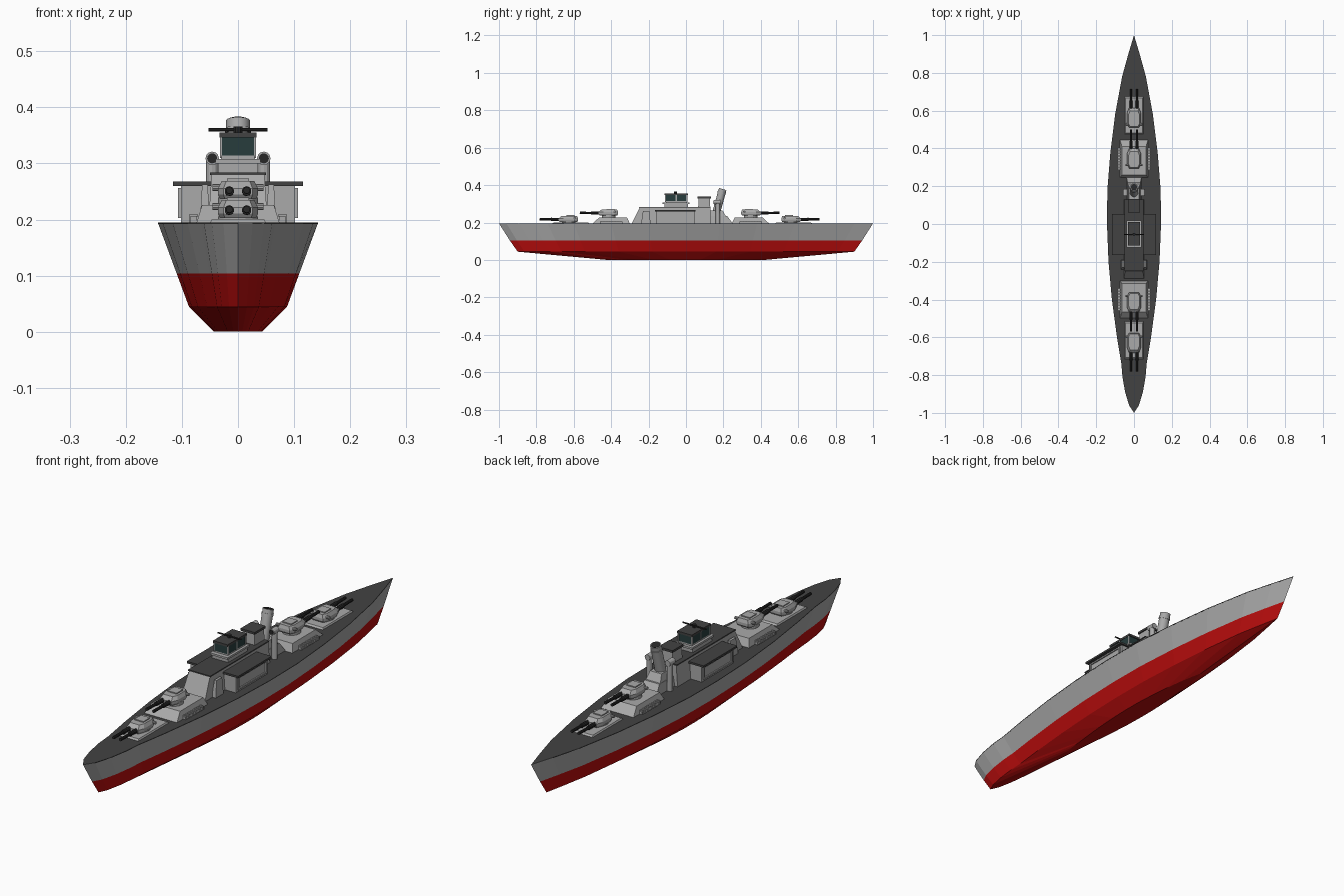
import bpy, math
from mathutils import Vector

if "Cube" in bpy.data.objects:
    bpy.data.objects.remove(bpy.data.objects["Cube"])


def material(name, rgb):
    m = bpy.data.materials.new(name)
    m.diffuse_color = (*rgb, 1)
    m.use_nodes = True
    m.node_tree.nodes["Principled BSDF"].inputs["Base Color"].default_value = m.diffuse_color
    return m


RED = material("red_paint", (0.5, 0.004, 0.004))
DARK = material("dark_deck", (0.055, 0.055, 0.055))
BLACK = material("gun_metal", (0.02, 0.02, 0.02))
GLASS = material("window_glass", (0.02, 0.045, 0.045))
GREY = material("ship_grey", (0.4, 0.4, 0.4))


def loft(name, rings, mat=GREY, bottom=True, top=True):
    """Skin a stack of counter-clockwise rings, lowest first."""
    n = len(rings[0])
    verts = [p for r in rings for p in r]
    faces = [(k * n + i, k * n + (i + 1) % n, (k + 1) * n + (i + 1) % n, (k + 1) * n + i)
             for k in range(len(rings) - 1) for i in range(n)]
    if bottom:
        faces.append(tuple(reversed(range(n))))
    if top:
        faces.append(tuple(range(len(verts) - n, len(verts))))
    me = bpy.data.meshes.new(name)
    me.from_pydata(verts, [], faces)
    me.materials.append(mat)
    ob = bpy.data.objects.new(name, me)
    bpy.context.collection.objects.link(ob)
    return ob


def rect(x0, x1, y0, y1, z):
    return [(x0, y0, z), (x1, y0, z), (x1, y1, z), (x0, y1, z)]


def box(name, x, y, z, mat=GREY, inset=(0, 0, 0)):
    """Box from (min, max) ranges; inset narrows the top by x, front y, back y."""
    i, f, b = inset
    return loft(name, [rect(*x, *y, z[0]),
                       rect(x[0] + i, x[1] - i, y[0] + f, y[1] - b, z[1])], mat)


def tube(name, a, b, r, mat=GREY, sides=10):
    a, b = Vector(a), Vector(b)
    bpy.ops.mesh.primitive_cylinder_add(vertices=sides, radius=r, depth=(b - a).length,
                                        location=(a + b) / 2)
    ob = bpy.context.object
    ob.name = name
    ob.rotation_euler = (b - a).to_track_quat('Z', 'Y').to_euler()
    ob.data.materials.append(mat)
    return ob


# Hull: one deck outline, scaled down level by level
half = [(0, -1), (.026, -.96), (.047, -.89), (.061, -.81), (.067, -.74), (.09, -.6), (.117, -.4),
        (.135, -.2), (.143, 0), (.141, .18), (.125, .38), (.1, .58), (.063, .78), (.03, .9), (0, 1)]
outline = half + [(-x, y) for x, y in reversed(half[1:-1])]


def level(sx, sy, z):
    return [(x * sx, y * sy, z) for x, y in outline]


waterline = level(.765, .942, .104)
loft("lower_hull", [level(.3, .42, 0), level(.61, .9, .044), waterline], RED, top=False)
loft("upper_hull", [waterline, level(1, 1, .195)], bottom=False, top=False)
loft("deck", [level(.995, .998, .192), level(1, 1, .195)], DARK)


# Gun turrets: body, roof, sight arms and twin barrels
def turret(name, yc, z, s):
    shape = [(-.026, -.055), (.026, -.055), (.036, -.03), (.036, .03), (.026, .05),
             (-.026, .05), (-.036, .03), (-.036, -.03)]

    def ring(k, dz, shift=0):
        pts = [(x * k, yc + s * -(y * k + shift), z + dz) for x, y in shape]
        return pts if s < 0 else pts[::-1]

    loft(name + "_body", [ring(.9, 0), ring(1, .008), ring(1, .018), ring(.8, .032, .005)])
    box(name + "_roof_hatch", (-.02, .02), sorted((yc - s * .03, yc + s * .012)),
        (z + .031, z + .036))
    tube(name + "_sight_arms", (-.045, yc - s * .032, z + .02), (.045, yc - s * .032, z + .02), .006)
    tube(name + "_barbette", (0, yc, z - .012), (0, yc, z + .002), .036, sides=16)
    for side in (-1, 1):
        x = side * .0155
        tube(name + "_sleeve", (x, yc + s * .04, z + .013), (x, yc + s * .095, z + .014), .0085, BLACK)
        tube(name + "_barrel", (x, yc + s * .09, z + .014), (x, yc + s * .155, z + .015), .006, BLACK)


for name, yc, z, s in (("front_low_turret", -.627, .203, -1), ("front_high_turret", -.413, .237, -1),
                       ("rear_high_turret", .345, .237, 1), ("rear_low_turret", .56, .203, 1)):
    turret(name, yc, z, s)

# Turret platforms, with ribbed lockers along the raised ones
for end, s, pc in (("front", -1, -.4), ("rear", 1, .345)):
    low = .615 * s - (.04 if s > 0 else 0)
    box(end + "_low_platform", (-.05, .05), (low - .1, low + .1), (.194, .201), GREY, (.004, .008, .008))
    box(end + "_high_platform", (-.074, .074), (pc - .1, pc + .1), (.194, .226), GREY,
        (.01, .035 if s < 0 else .015, .035 if s > 0 else .015))
    for side in (-1, 1):
        x = side * .079
        box(end + "_locker", (x - .006, x + .006), (pc - .06, pc + .06), (.194, .206))
        for i in range(8):
            y = pc - .056 + i * .015
            box(end + "_locker_rib", (x - .008, x + .008), (y, y + .006), (.194, .209))

# Central deckhouse
box("deckhouse", (-.053, .053), (-.29, .13), (.194, .28), GREY, (.006, .042, 0))
box("deckhouse_roof", (-.05, .05), (-.25, .13), (.279, .284), DARK)
box("rear_deckhouse", (-.04, .04), (.13, .25), (.194, .235), GREY, (.006, 0, .03))

# Side houses with overhanging roofs and framed panels
for side, label in ((-1, "left"), (1, "right")):
    def span(a, b):
        return sorted((side * a, side * b))
    box(label + "_side_house", span(.045, .102), (-.16, .045), (.194, .261))
    box(label + "_side_roof", span(.045, .116), (-.165, .052), (.26, .268), DARK)
    for z in (.203, .25):
        box(label + "_panel_rail", span(.1, .107), (-.15, .036), (z, z + .006))
    for y in (-.15, .03):
        box(label + "_panel_post", span(.1, .107), (y, y + .006), (.203, .256))
    box(label + "_front_locker", span(.05, .068), (-.24, -.19), (.194, .262), GREY, (.004, .01, .004))
    # Vent posts beside the funnel, with rounded hoods
    tube(label + "_vent", (side * .046, .17, .194), (side * .046, .17, .312), .011, sides=12)
    hood = tube(label + "_vent_hood", (side * .046, .15, .309), (side * .046, .184, .309), .012, sides=12)
    tube(label + "_vent_mouth", (side * .046, .148, .309), (side * .046, .152, .309), .009, BLACK, 12)

# Bridge tower with wraparound windows
box("bridge_base", (-.036, .036), (-.115, .01), (.28, .302))
box("bridge_walkway", (-.04, .04), (-.125, .018), (.3, .308))
box("bridge_cabin", (-.03, .03), (-.108, .005), (.307, .354))
box("bridge_windows", (-.0315, .0315), (-.11, .006), (.314, .346), GLASS)
for sx in (-1, 1):
    for y in (-.11, -.053, .003):
        box("window_post", (sx * .0305 - .002, sx * .0305 + .002), (y - .002, y + .004), (.31, .35))
box("bridge_roof", (-.033, .033), (-.114, .01), (.346, .355), DARK)
tube("range_finder", (-.053, -.055, .36), (.053, -.055, .36), .003, BLACK)
tube("range_finder_mount", (0, -.055, .353), (0, -.055, .366), .008, BLACK)

# Middle tower
box("middle_tower", (-.03, .03), (.065, .13), (.28, .33), GREY, (.003, .003, .003))
box("middle_tower_roof", (-.032, .032), (.062, .133), (.329, .338), DARK)

# Raked funnel
box("funnel_base", (-.034, .034), (.125, .215), (.23, .265), GREY, (.008, .005, .02))
funnel = tube("funnel", (0, .158, .24), (0, .196, .377), .021, sides=20)
tube("funnel_band", (0, .189, .353), (0, .1915, .361), .023, sides=20)
tube("funnel_mouth", (0, .195, .374), (0, .1964, .3785), .017, BLACK, 20)
bpy.context.view_layer.objects.active = funnel
bpy.ops.object.select_all(action='DESELECT')
funnel.select_set(True)
bpy.ops.object.shade_smooth_by_angle(angle=math.radians(30))
